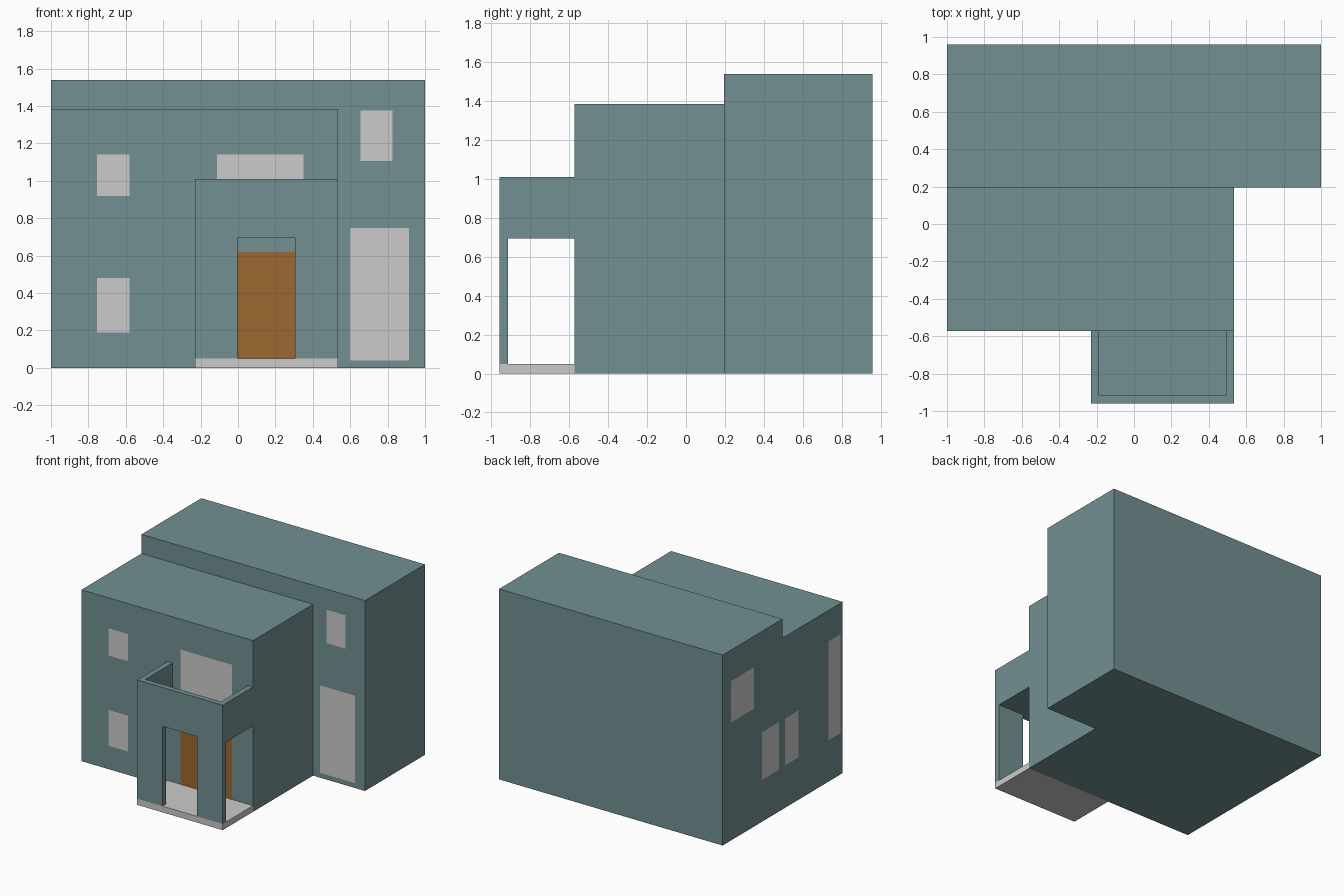
import bpy

if "Cube" in bpy.data.objects:
    bpy.data.objects.remove(bpy.data.objects["Cube"])


def material(name, color):
    m = bpy.data.materials.new(name)
    m.diffuse_color = color
    m.use_nodes = True
    m.node_tree.nodes["Principled BSDF"].inputs["Base Color"].default_value = m.diffuse_color
    return m


TEAL = material("teal_walls", (0.17, 0.28, 0.29, 1))
WOOD = material("wood_door", (0.33, 0.14, 0.03, 1))


def mesh_object(name, verts, faces, mat=None):
    me = bpy.data.meshes.new(name)
    me.from_pydata(verts, [], faces)
    ob = bpy.data.objects.new(name, me)
    bpy.context.collection.objects.link(ob)
    if mat:
        me.materials.append(mat)
    return ob


def box(name, xr, yr, zr, mat=None):
    verts = [(x, y, z) for x in xr for y in yr for z in zr]
    faces = [(0, 1, 3, 2), (4, 6, 7, 5), (0, 4, 5, 1),
             (2, 3, 7, 6), (0, 2, 6, 4), (1, 5, 7, 3)]
    return mesh_object(name, verts, faces, mat)


def combine(target, other, operation):
    mod = target.modifiers.new(operation.lower(), 'BOOLEAN')
    mod.operation = operation
    mod.solver = 'EXACT'
    mod.object = other
    bpy.context.view_layer.objects.active = target
    bpy.ops.object.modifier_apply(modifier=mod.name)
    bpy.data.objects.remove(other)


GAP = 0.002  # keeps flush panels just clear of the wall


def front_panel(name, x0, x1, z0, z1, y, mat=None):
    y -= GAP
    return mesh_object(name, [(x0, y, z0), (x1, y, z0), (x1, y, z1), (x0, y, z1)],
                       [(0, 1, 2, 3)], mat)


def left_panel(name, y0, y1, z0, z1):
    x = -1 - GAP
    return mesh_object(name, [(x, y1, z0), (x, y0, z0), (x, y0, z1), (x, y1, z1)],
                       [(0, 1, 2, 3)])


BACK_Y, MID_Y, FRONT_Y = 0.195, -0.573, -0.96
MID_X = 0.535

# House body: tall rear block joined to the lower front block
house = box("house_walls", (-1, 1), (BACK_Y, 0.96), (0, 1.54), TEAL)
combine(house, box("front_block", (-1, MID_X), (MID_Y, BACK_Y + 0.3), (0, 1.385), TEAL), 'UNION')

# Porch: hollow box with open sides, a front doorway and a balcony on top
T = 0.044
porch = box("porch_walls", (-0.23, MID_X), (FRONT_Y, MID_Y), (0.05, 1.01), TEAL)
cutters = [
    ((-0.23 + T, MID_X - T), (FRONT_Y + T, MID_Y + 0.2), (0.74, 1.3)),   # balcony
    ((-0.6, 0.9), (FRONT_Y + T, MID_Y + 0.2), (-0.2, 0.695)),            # side openings
    ((-0.003, 0.305), (FRONT_Y - 0.2, FRONT_Y + 0.2), (-0.2, 0.695)),    # doorway
]
for xr, yr, zr in cutters:
    combine(porch, box("cutter", xr, yr, zr, TEAL), 'DIFFERENCE')
box("porch_floor", (-0.23, MID_X), (FRONT_Y, MID_Y), (0, 0.05))

# Doors and front windows
front_panel("front_door", -0.113, 0.35, 0.05, 0.62, MID_Y, WOOD)
front_panel("balcony_door", -0.113, 0.35, 0.745, 1.14, MID_Y)
front_panel("front_window_upper", -0.755, -0.58, 0.92, 1.14, MID_Y)
front_panel("front_window_lower", -0.755, -0.58, 0.19, 0.48, MID_Y)
front_panel("side_window_upper", 0.655, 0.825, 1.105, 1.375, BACK_Y)
front_panel("side_patio_door", 0.6, 0.913, 0.04, 0.748, BACK_Y)

# Windows on the left wall
left_panel("left_window_rear_upper", 0.56, 0.857, 0.955, 1.29)
left_panel("left_window_rear_lower", 0.24, 0.46, 0.34, 0.725)
left_panel("left_window_middle", -0.004, 0.163, 0.345, 0.725)
left_panel("left_window_tall", -0.544, -0.39, 0.336, 1.135)
